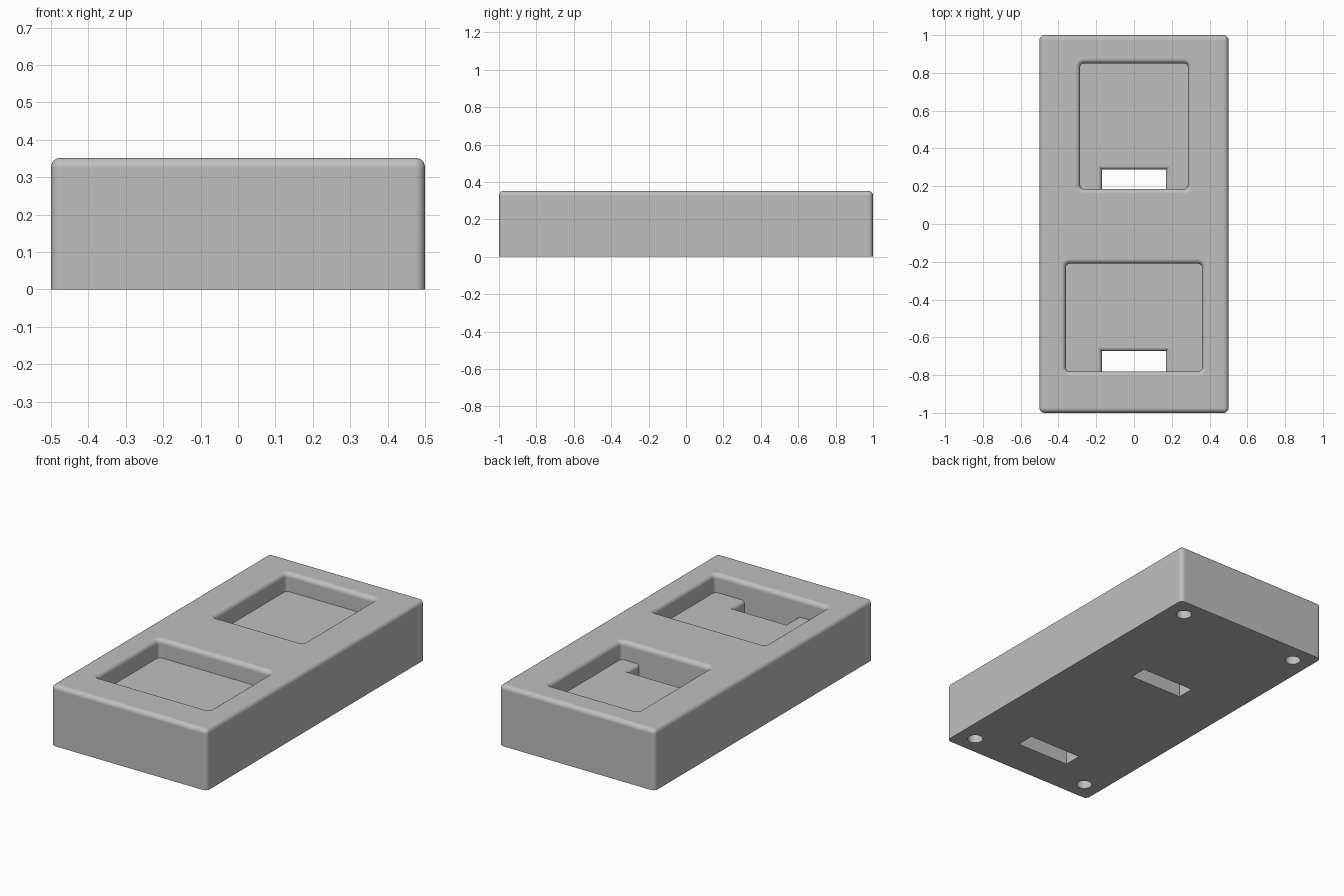
import bpy, bmesh
from math import pi, sin, cos, radians

HEIGHT = 0.352
FLOOR = 0.245
FILLET = 0.026
STEPS = 6

if "Cube" in bpy.data.objects:
    bpy.data.objects.remove(bpy.data.objects["Cube"])

grey = bpy.data.materials.new("plain grey")
grey.use_nodes = True
grey.diffuse_color = (0.52, 0.52, 0.52, 1)
grey.node_tree.nodes["Principled BSDF"].inputs["Base Color"].default_value = grey.diffuse_color


def outline(x0, x1, y0, y1, r):
    """Rounded rectangle, anticlockwise; plain corners when r is zero."""
    corners = [(x1 - r, y1 - r), (x0 + r, y1 - r), (x0 + r, y0 + r), (x1 - r, y0 + r)]
    if r == 0:
        return corners
    points = []
    for quarter, (cx, cy) in enumerate(corners):
        for i in range(STEPS + 1):
            a = (quarter + i / STEPS) * pi / 2
            points.append((cx + r * cos(a), cy + r * sin(a)))
    return points


def loft(name, loops):
    """Closed solid through (points, z) loops listed from bottom to top."""
    bm = bmesh.new()
    rings = [[bm.verts.new((x, y, z)) for x, y in pts] for pts, z in loops]
    bm.faces.new(rings[0][::-1])
    bm.faces.new(rings[-1])
    for low, high in zip(rings, rings[1:]):
        for i in range(len(low)):
            j = (i + 1) % len(low)
            bm.faces.new((low[i], low[j], high[j], high[i]))
    bmesh.ops.remove_doubles(bm, verts=bm.verts, dist=1e-5)
    bmesh.ops.recalc_face_normals(bm, faces=bm.faces)
    mesh = bpy.data.meshes.new(name)
    bm.to_mesh(mesh)
    bm.free()
    mesh.materials.append(grey)
    obj = bpy.data.objects.new(name, mesh)
    bpy.context.collection.objects.link(obj)
    return obj


def arc(r):
    """Quarter fillet as (inset, rise) pairs, starting at the vertical wall."""
    angles = [i / STEPS * pi / 2 for i in range(STEPS + 1)]
    return [(r * (1 - cos(a)), r * sin(a)) for a in angles]


def cut(target, cutter):
    mod = target.modifiers.new("cut", "BOOLEAN")
    mod.object = cutter
    mod.solver = "EXACT"
    bpy.context.view_layer.objects.active = target
    bpy.ops.object.modifier_apply(modifier=mod.name)
    bpy.data.objects.remove(cutter)


# Block with rounded upright corners and top rim
R = FILLET
loops = [(outline(-0.5, 0.5, -1, 1, R), 0)]
for d, rise in arc(R):
    r = max(R - d, 0.001)
    loops.append((outline(-0.5 + d, 0.5 - d, -1 + d, 1 - d, r), HEIGHT - R + rise))
block = loft("tray_block", loops)

# Two pockets with flared rims, each with a through slot against its front wall
SLOT = 0.17
for half, y0, y1, slot_back in ((0.285, 0.186, 0.85, 0.288), (0.36, -0.78, -0.21, -0.673)):
    loops = [(outline(-half, half, y0, y1, 0.02), FLOOR)]
    for d, rise in arc(R):
        loops.append((outline(-half - d, half + d, y0 - d, y1 + d, 0.02 + d), HEIGHT - R + rise))
    loops.append((loops[-1][0], HEIGHT + 0.1))
    cut(block, loft("pocket_cutter", loops))

    r = 0.02
    loops = [(outline(-SLOT, SLOT, y0, slot_back, 0), -0.1)]
    for d, rise in arc(r):
        loops.append((outline(-SLOT - d, SLOT + d, y0, slot_back + d, 0), FLOOR - r + rise))
    loops.append((loops[-1][0], FLOOR + 0.02))
    cut(block, loft("slot_cutter", loops))

# Four blind round holes in the underside
for sx in (-1, 1):
    for sy in (-1, 1):
        bpy.ops.mesh.primitive_cylinder_add(vertices=32, radius=0.042, depth=0.2,
                                            location=(0.39 * sx, 0.89 * sy, 0))
        cut(block, bpy.context.object)

# Smooth fillets, flat faces
bpy.ops.object.select_all(action="DESELECT")
block.select_set(True)
bpy.context.view_layer.objects.active = block
block.data.materials.clear()
block.data.materials.append(grey)
for poly in block.data.polygons:
    poly.material_index = 0
bpy.ops.object.shade_smooth_by_angle(angle=radians(30))
weighted = block.modifiers.new("flat_face_normals", "WEIGHTED_NORMAL")
weighted.keep_sharp = True
